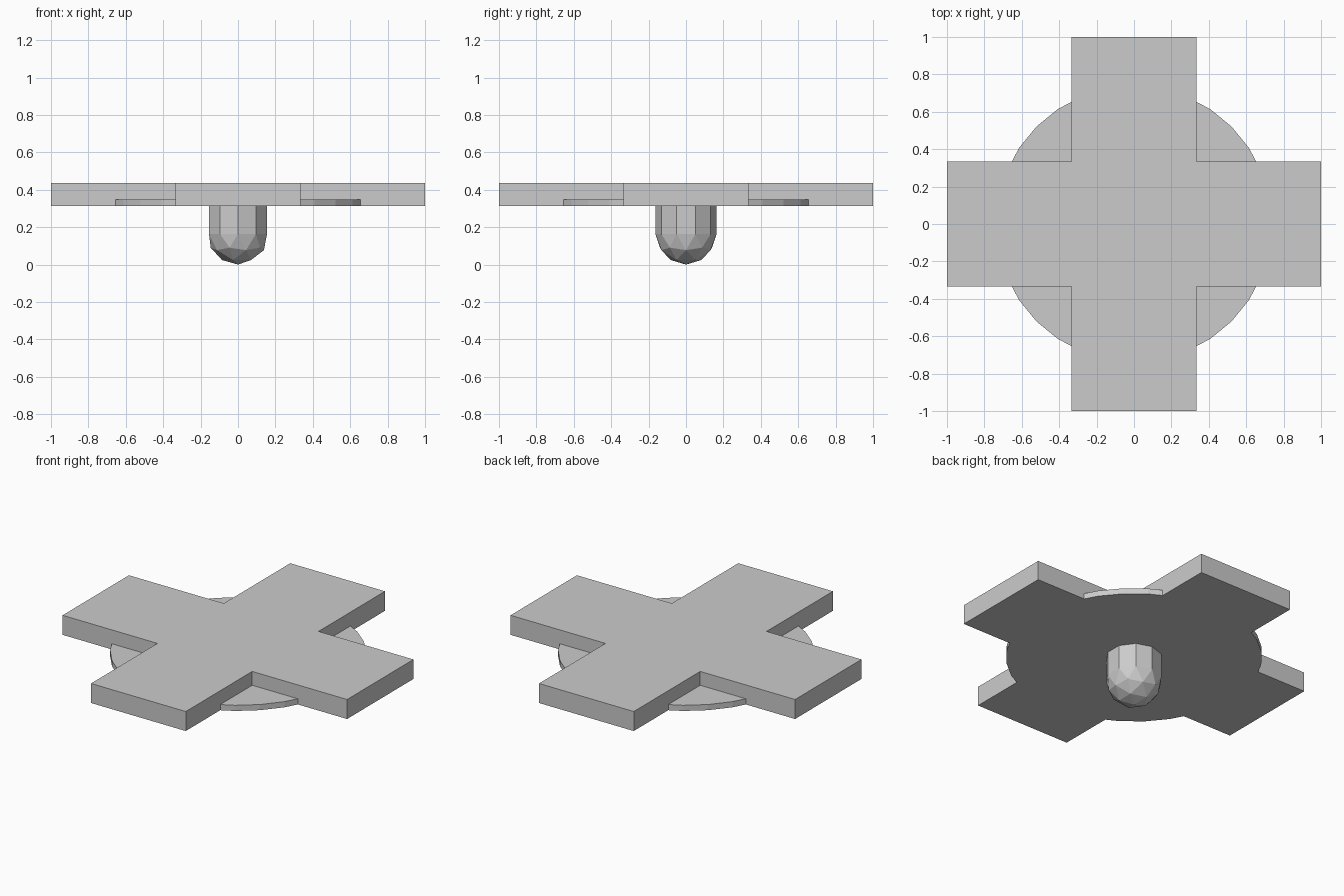
import bpy
import bmesh
from math import radians
from mathutils import Matrix

cube = bpy.data.objects.get("Cube")
if cube:
    bpy.data.objects.remove(cube, do_unlink=True)

PLATE_BOTTOM, PLATE_TOP = 0.313, 0.437
ARM = 0.333
PEG_RADIUS = 0.163

grey = bpy.data.materials.new("plain grey")
grey.use_nodes = True
colour = (0.6, 0.6, 0.6, 1)
grey.diffuse_color = colour
grey.node_tree.nodes["Principled BSDF"].inputs["Base Color"].default_value = colour


def add_object(name, bm):
    bmesh.ops.recalc_face_normals(bm, faces=bm.faces)
    mesh = bpy.data.meshes.new(name)
    bm.to_mesh(mesh)
    bm.free()
    mesh.materials.append(grey)
    obj = bpy.data.objects.new(name, mesh)
    bpy.context.collection.objects.link(obj)
    return obj


# Cross-shaped plate: one arm outline turned four times, then extruded
bm = bmesh.new()
outline = []
for turn in range(4):
    spin = Matrix.Rotation(radians(90 * turn), 3, "Z")
    for x, y in ((1, -ARM), (1, ARM), (ARM, ARM)):
        outline.append(bm.verts.new(spin @ Matrix.Translation((0, 0, PLATE_BOTTOM)).translation
                                    + spin.col[0] * x + spin.col[1] * y))
base = bm.faces.new(outline)
top = bmesh.ops.extrude_face_region(bm, geom=[base], use_keep_orig=True)
bmesh.ops.translate(bm, vec=(0, 0, PLATE_TOP - PLATE_BOTTOM),
                    verts=[g for g in top["geom"] if isinstance(g, bmesh.types.BMVert)])
add_object("cross_plate", bm)

# Thin round disc, flush with the underside of the plate
bm = bmesh.new()
bmesh.ops.create_cone(bm, cap_ends=True, segments=32, radius1=0.737, radius2=0.737,
                      depth=0.036, matrix=Matrix.Translation((0, 0, PLATE_BOTTOM + 0.018)))
add_object("round_disc", bm)

# Peg: lower half of a faceted ball, its open rim drawn up into the plate
bm = bmesh.new()
bmesh.ops.create_icosphere(bm, subdivisions=2, radius=PEG_RADIUS,
                           matrix=Matrix.Translation((0, 0, PEG_RADIUS)))
bmesh.ops.delete(bm, geom=[v for v in bm.verts if v.co.z > PEG_RADIUS + 0.01], context="VERTS")
rim = [e for e in bm.edges if e.is_boundary]
raised = bmesh.ops.extrude_edge_only(bm, edges=rim)
bmesh.ops.translate(bm, vec=(0, 0, PLATE_BOTTOM + 0.01 - PEG_RADIUS),
                    verts=[g for g in raised["geom"] if isinstance(g, bmesh.types.BMVert)])
bmesh.ops.holes_fill(bm, edges=[e for e in bm.edges if e.is_boundary])
add_object("rounded_peg", bm)
